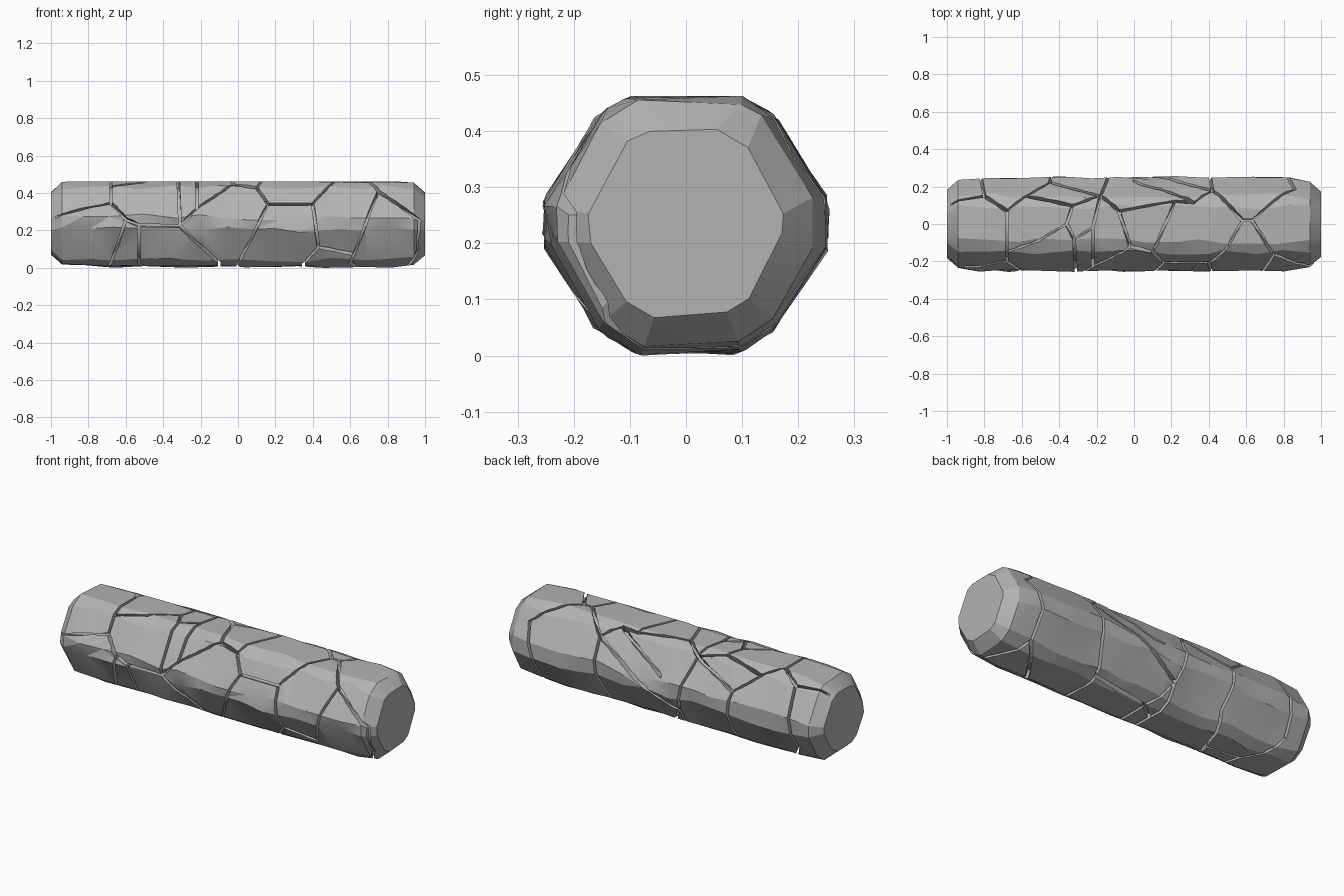
import bpy, bmesh, random
from math import radians, sin, cos
from mathutils import Vector

random.seed(4)
cube = bpy.data.objects.get("Cube")
if cube:
    bpy.data.objects.remove(cube, do_unlink=True)

AXIS_Z = 0.24

stone = bpy.data.materials.new("grey stone")
stone.use_nodes = True
grey = (0.45, 0.45, 0.45, 1)
stone.diffuse_color = grey
stone.node_tree.nodes["Principled BSDF"].inputs["Base Color"].default_value = grey


def around(x, angle, radius):
    """Point about the long axis; angle zero is up, positive leans to the front."""
    a = radians(angle)
    return Vector((x, -radius * sin(a), AXIS_Z + radius * cos(a)))


def make_object(name, bm):
    bmesh.ops.recalc_face_normals(bm, faces=bm.faces)
    mesh = bpy.data.meshes.new(name)
    bm.to_mesh(mesh)
    bm.free()
    obj = bpy.data.objects.new(name, mesh)
    bpy.context.collection.objects.link(obj)
    return obj


def bridge(bm, rings):
    """Skin a row of closed rings and cap both ends."""
    for low, high in zip(rings, rings[1:]):
        for i in range(len(low)):
            j = (i + 1) % len(low)
            bm.faces.new((low[i], low[j], high[j], high[i]))
    bm.faces.new(rings[0])
    bm.faces.new(rings[-1])


# Rough six-sided beam with worn corners and chamfered ends
def build_beam():
    bm = bmesh.new()
    stations = [(-1, 0.72), (-0.94, 0.95)]
    stations += [(-0.8 + 0.145 * i, 1) for i in range(12)]
    stations += [(0.94, 0.95), (1, 0.72)]
    rings = []
    for x, scale in stations:
        ring = []
        inner = abs(x) < 0.9
        for corner in range(6):
            for side in (-8, 8):
                angle = 30 + 60 * corner + side
                # Side ridges bulge more than the flat top and bottom
                bump = 0.014 if corner in (1, 4) else 0.006
                radius = (0.244 + random.uniform(-0.4, 1) * bump) * scale
                dx = random.uniform(-0.045, 0.045) if inner else 0
                p = around(x + dx, angle + random.uniform(-4, 4), radius)
                p.z = min(max(p.z, 0.004), 0.467)
                ring.append(bm.verts.new(p))
        rings.append(ring)
    bridge(bm, rings)
    sides = [f for f in bm.faces if len(f.verts) == 4]
    bmesh.ops.triangulate(bm, faces=sides, quad_method='SHORT_EDGE')
    return make_object("stone_beam", bm)


# Crack junctions: position along the beam, angle about it
NODES = dict(
    a=(-.68, 61), b=(-1.02, 83), c=(-.6, 84), d=(-.53, 92), e=(-.68, 150),
    f=(-.53, 150), g=(-.31, 93), h=(-.68, -17), i=(-.8, -38), j=(-1.02, -30),
    k=(-.82, -85), l=(-.58, -38), m=(-.33, -24), n=(-.36, 0), p=(-.68, 37),
    q=(-.51, 22), r=(-.32, 20), s=(-.22, 70), t=(-.22, 5), u=(-.18, -38),
    v=(-.1, -120), w=(-.08, -17), x=(.22, -30), y=(-.02, 30), z=(.1, 38),
    A=(.16, 63), B=(.4, 63), C=(.5, 30), D=(.58, -5), E=(.63, -5),
    F=(0, 148), G=(.43, 122), H=(.35, 150), I=(.62, 134), J=(.75, 43),
    K=(.97, 85), L=(.6, 150), M=(-.1, 148), N=(.42, -48), O=(.32, -28),
    P=(.86, -55), Q=(0, -75), R=(.4, -100), S=(.8, -140), T=(.35, -150),
    U=(0, -160), V=(-.45, -68), W=(-.1, 180), X=(-.5, 170), Y=(-.42, -130),
    Z=(-.7, 175), k2=(-.84, -130), S2=(.96, 135), P2=(.8, -100))

# Each chain is a run of junctions joined by cracks
CHAINS = ("b a c d g s t u", "p a", "c e Z k2 k i h p q n m l h", "i j",
          "d f X Z", "n r g M W U", "r t", "m u v U", "l V Y X", "V u",
          "u w y z A B C D E J K S2 S", "s y", "w x z", "A F U T H G B",
          "G I J", "I L S P2 P E", "x O N D", "O Q", "N R T", "v W", "N v")


# Thin radial blade that follows one crack around the beam
def build_blade(start, end):
    (x0, a0), (x1, a1) = start, end
    turn = (a1 - a0 + 180) % 360 - 180
    steps = 1 + int(abs(turn) // 12)
    run = Vector((x1 - x0, radians(turn) * 0.24)).normalized()
    half = 0.0075
    bm = bmesh.new()
    rings = []
    for i in range(steps + 1):
        t = i / steps
        over = -0.005 if i == 0 else 0.005 if i == steps else 0
        ring = []
        for radius, side in ((0.195, -1), (0.195, 1), (0.3, 1), (0.3, -1)):
            x = x0 + (x1 - x0) * t + run.x * over - run.y * half * side
            arc = run.y * over + run.x * half * side
            angle = a0 + turn * t + arc / 0.24 * 57.3
            ring.append(bm.verts.new(around(x, angle, radius)))
        rings.append(ring)
    bridge(bm, rings)
    blade = make_object("crack_cutter", bm)
    blade.hide_render = True
    return blade


beam = build_beam()
blades = []
for chain in CHAINS:
    names = chain.split()
    for first, second in zip(names, names[1:]):
        blade = build_blade(NODES[first], NODES[second])
        blades.append(blade)
        cut = beam.modifiers.new("crack", 'BOOLEAN')
        cut.operation = 'DIFFERENCE'
        cut.solver = 'MANIFOLD'
        cut.object = blade

# Keep the carved result and drop the cutters
bpy.context.view_layer.update()
carved = bpy.data.meshes.new_from_object(
    beam.evaluated_get(bpy.context.evaluated_depsgraph_get()))
beam.modifiers.clear()
beam.data = carved
for blade in blades:
    bpy.data.objects.remove(blade, do_unlink=True)

# Rest the beam on the ground
lowest = min(v.co.z for v in carved.vertices)
for v in carved.vertices:
    v.co.z -= lowest
carved.materials.clear()
carved.materials.append(stone)
bpy.ops.object.select_all(action='DESELECT')
beam.select_set(True)
bpy.context.view_layer.objects.active = beam
bpy.ops.object.shade_smooth_by_angle(angle=radians(18))
